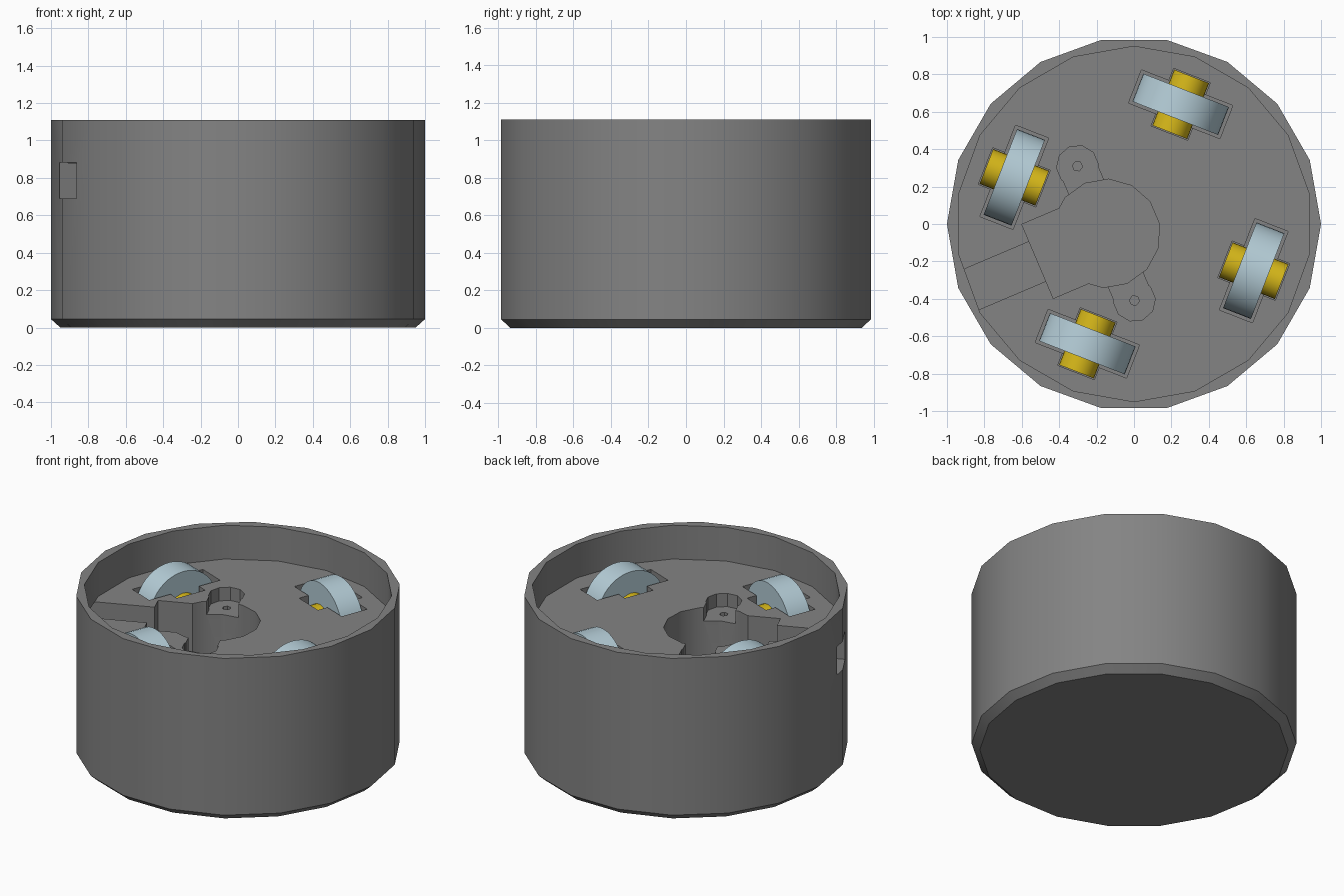
import bpy, bmesh
from math import radians, cos, sin
from mathutils import Matrix, Vector

cube = bpy.data.objects.get("Cube")
if cube:
    bpy.data.objects.remove(cube, do_unlink=True)


def material(name, rgb):
    m = bpy.data.materials.new(name)
    m.use_nodes = True
    m.diffuse_color = (*rgb, 1)
    m.node_tree.nodes["Principled BSDF"].inputs["Base Color"].default_value = (*rgb, 1)
    return m


grey = material("grey plastic", (0.23, 0.23, 0.23))
blue = material("pale blue tyre", (0.46, 0.61, 0.68))
yellow = material("yellow hub", (0.68, 0.48, 0.01))


def make(name, bm, mat):
    bmesh.ops.recalc_face_normals(bm, faces=bm.faces)
    me = bpy.data.meshes.new(name)
    bm.to_mesh(me)
    bm.free()
    me.materials.append(mat)
    ob = bpy.data.objects.new(name, me)
    bpy.context.collection.objects.link(ob)
    return ob


def cylinder(name, mat, sides, r1, r2, depth, matrix):
    bm = bmesh.new()
    bmesh.ops.create_cone(bm, cap_ends=True, segments=sides, radius1=r1,
                          radius2=r2, depth=depth, matrix=matrix)
    return make(name, bm, mat)


def smooth(ob):
    bpy.ops.object.select_all(action='DESELECT')
    ob.select_set(True)
    bpy.context.view_layer.objects.active = ob
    bpy.ops.object.shade_smooth_by_angle(angle=radians(30))


def at(x, y, z, turn=0):
    return Matrix.Translation((x, y, z)) @ Matrix.Rotation(turn, 4, 'Z')


# Outer housing: straight wall with a chamfered foot
HEIGHT, FLOOR = 1.11, 0.88
SIDES = 18
bm = bmesh.new()
rings = [[bm.verts.new((r * cos(radians(360 / SIDES * i)), r * sin(radians(360 / SIDES * i)), z))
          for i in range(SIDES)] for r, z in ((0.95, 0), (1, 0.045), (1, HEIGHT))]
bm.faces.new(rings[0])
bm.faces.new(rings[-1])
for low, high in zip(rings, rings[1:]):
    for i in range(SIDES):
        j = (i + 1) % SIDES
        bm.faces.new((low[i], low[j], high[j], high[i]))
housing = make("housing", bm, grey)


def carve(cutter):
    mod = housing.modifiers.new("carve", 'BOOLEAN')
    mod.operation = 'DIFFERENCE'
    mod.solver = 'EXACT'
    mod.object = cutter
    bpy.context.view_layer.objects.active = housing
    bpy.ops.object.modifier_apply(modifier=mod.name)
    bpy.data.objects.remove(cutter, do_unlink=True)


def carve_box(frame, x0, x1, y0, y1, z0, z1):
    size = Matrix.Diagonal((x1 - x0, y1 - y0, z1 - z0, 1))
    middle = Matrix.Translation(((x0 + x1) / 2, (y0 + y1) / 2, (z0 + z1) / 2))
    bm = bmesh.new()
    bmesh.ops.create_cube(bm, size=1, matrix=frame @ middle @ size)
    carve(make("cutter", bm, grey))


def carve_round(frame, x, y, radius, z0, z1, sides):
    place = frame @ Matrix.Translation((x, y, (z0 + z1) / 2))
    carve(cylinder("cutter", grey, sides, radius, radius, z1 - z0, place))


# Recessed top
carve_round(at(0, 0, 0), 0, 0, 0.95, FLOOR, 1.3, 18)

# Motor pocket, with its connector bay and wire channel through the wall
motor = at(-0.15, -0.05, 0, radians(203))
carve_round(motor, 0, 0, 0.29, 0.44, 1, 14)
carve_box(motor, 0, 0.395, -0.22, 0.21, 0.44, 1.02)
carve_box(motor, 0.3, 1.2, -0.12, 0.11, 0.69, 0.882)

# Screw ears on both sides of the pocket
EAR_Z = 0.79
for side in (-1, 1):
    y = side * 0.39
    carve_box(motor, -0.1, 0.1, min(0, y), max(0, y), EAR_Z, 1.01)
    carve_round(motor, 0, y, 0.112, EAR_Z, 0.99, 10)
    carve_round(motor, 0, y, 0.027, 0.6, 0.85, 6)

# Four wheels in cross-shaped slots
AXLE_Z = 0.755
for i in range(4):
    turn = radians(68.7 + 90 * i)
    frame = at(0.687 * cos(turn), 0.687 * sin(turn), 0, turn)
    carve_box(frame, -0.095, 0.095, -0.262, 0.262, 0.49, 1.03)
    carve_box(frame, -0.165, 0.165, -0.105, 0.105, 0.64, 1.04)
    axle = frame @ Matrix.Translation((0, 0, AXLE_Z)) @ Matrix.Rotation(radians(90), 4, 'Y')
    smooth(cylinder(f"wheel_{i + 1}", blue, 40, 0.246, 0.246, 0.16, axle))
    smooth(cylinder(f"hub_{i + 1}", yellow, 24, 0.1, 0.1, 0.32, axle))

smooth(housing)
